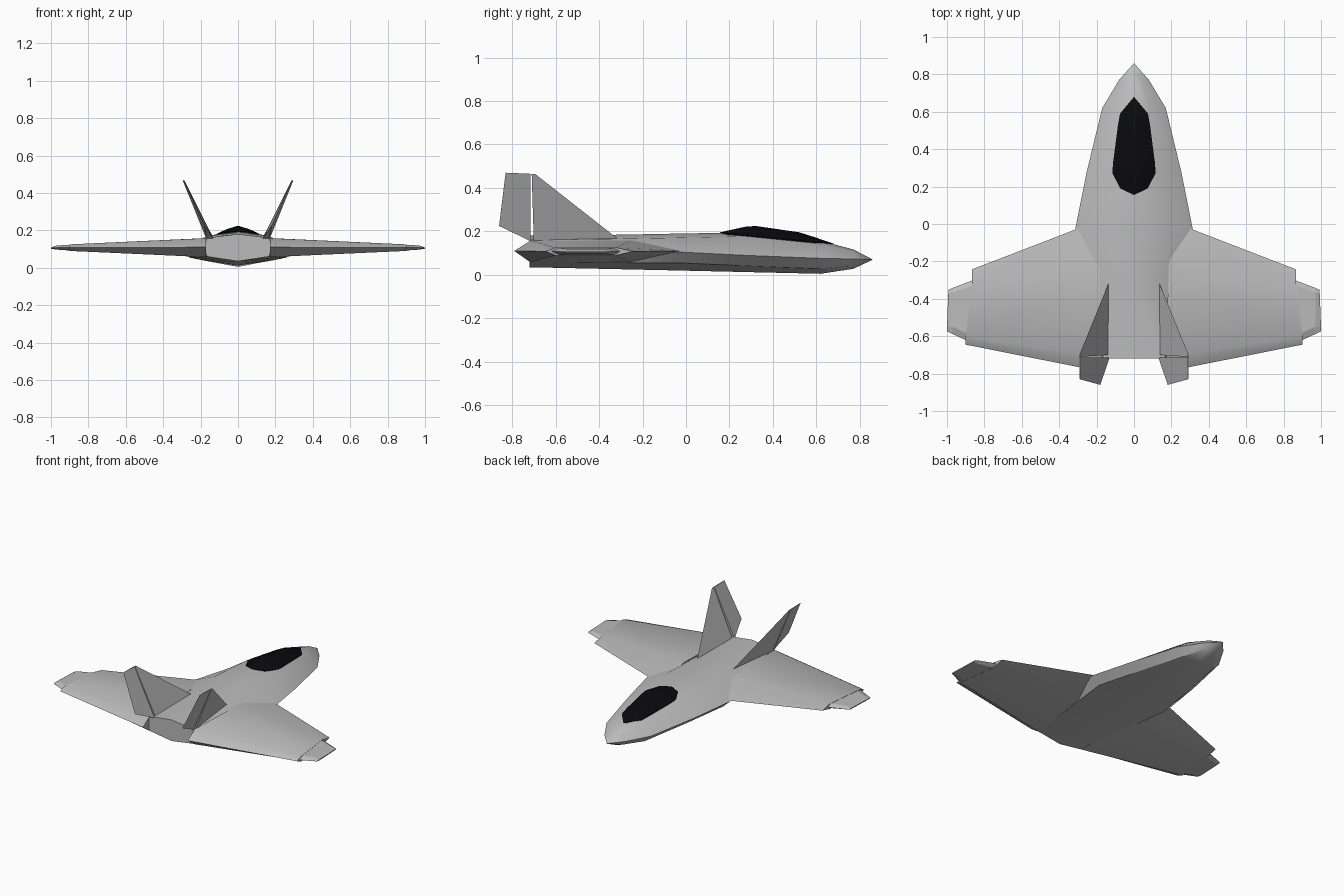
import bpy, bmesh, math

if "Cube" in bpy.data.objects:
    bpy.data.objects.remove(bpy.data.objects["Cube"])


def material(name, c):
    m = bpy.data.materials.new(name)
    m.diffuse_color = (c[0], c[1], c[2], 1)
    m.use_nodes = True
    m.node_tree.nodes["Principled BSDF"].inputs["Base Color"].default_value = m.diffuse_color
    return m


GREY = material("hull grey", (0.5, 0.5, 0.5))
BLACK = material("canopy black", (0.003, 0.003, 0.004))


def loft(name, rings, mat, mirror=False, smooth=30):
    """Skin a list of equal-length closed rings and cap both ends."""
    bm = bmesh.new()
    vs = [[bm.verts.new(p) for p in r] for r in rings]
    n = len(vs[0])
    for a, b in zip(vs, vs[1:]):
        for i in range(n):
            j = (i + 1) % n
            bm.faces.new((a[i], a[j], b[j], b[i]))
    bm.faces.new(vs[0])
    bm.faces.new(vs[-1])
    bmesh.ops.remove_doubles(bm, verts=bm.verts, dist=0.0005)
    bmesh.ops.recalc_face_normals(bm, faces=bm.faces)
    me = bpy.data.meshes.new(name)
    bm.to_mesh(me)
    bm.free()
    me.materials.append(mat)
    ob = bpy.data.objects.new(name, me)
    bpy.context.collection.objects.link(ob)
    if mirror:
        ob.modifiers.new("Mirror", 'MIRROR')
    if smooth:
        bpy.ops.object.select_all(action='DESELECT')
        ob.select_set(True)
        bpy.context.view_layer.objects.active = ob
        bpy.ops.object.shade_smooth_by_angle(angle=math.radians(smooth))
    return ob


def section(y, top, shoulder, edge, lower, bottom):
    """Symmetric cross-section at y, from centre top round to centre bottom."""
    half = [(0, top), shoulder, edge, lower, (0, bottom)]
    full = half + [(-x, z) for x, z in half[3:0:-1]]
    return [(x, y, z) for x, z in full]


def tip(y, z):
    return [(0, y, z)] * 8


def foil(xf, xr, le, front, rear, te, zm, zt, zb):
    """Six-sided wing section: sharp leading and trailing edges, flat middle."""
    return [(xf, le, zm), (xf, front, zt), (xr, rear, zt),
            (xr, te, zm), (xr, rear, zb), (xf, front, zb)]


# Fuselage
loft("fuselage", [
    tip(0.86, 0.07),
    section(0.77, 0.117, (0.04, 0.105), (0.08, 0.073), (0.05, 0.042), 0.028),
    section(0.62, 0.156, (0.085, 0.141), (0.17, 0.076), (0.12, 0.028), 0.005),
    section(0.27, 0.195, (0.125, 0.177), (0.255, 0.09), (0.2, 0.042), 0.013),
    section(-0.03, 0.190, (0.16, 0.171), (0.315, 0.105), (0.26, 0.055), 0.02),
    section(-0.35, 0.184, (0.16, 0.165), (0.25, 0.11), (0.22, 0.056), 0.027),
    section(-0.72, 0.180, (0.165, 0.16), (0.185, 0.11), (0.165, 0.06), 0.035),
], GREY)


# Canopy
def glass(y, w, edge, top):
    return section(y, top, (w * 0.55, edge + (top - edge) * 0.6), (w, edge),
                   (w * 0.85, edge - 0.03), edge - 0.03)


loft("canopy", [
    tip(0.68, 0.143),
    glass(0.59, 0.075, 0.152, 0.174),
    glass(0.52, 0.087, 0.160, 0.196),
    glass(0.32, 0.113, 0.177, 0.225),
    glass(0.27, 0.115, 0.181, 0.221),
    glass(0.19, 0.073, 0.190, 0.203),
    tip(0.155, 0.195),
], BLACK)

# Wings
loft("wing", [
    foil(0.185, 0.17, 0.02, -0.25, -0.715, -0.79, 0.11, 0.158, 0.057),
    foil(0.867, 0.90, -0.243, -0.32, -0.60, -0.645, 0.108, 0.125, 0.09),
], GREY, mirror=True)

# Wing tip pods
loft("wing_tip", [
    foil(0.86, 0.88, -0.30, -0.33, -0.59, -0.63, 0.108, 0.124, 0.091),
    foil(0.97, 0.97, -0.342, -0.365, -0.55, -0.588, 0.107, 0.119, 0.097),
    foil(0.993, 1.0, -0.352, -0.37, -0.55, -0.573, 0.106, 0.108, 0.102),
], GREY, mirror=True, smooth=0)


# Canted tail fins and rudders: wedges meeting at a thick hinge line
def wedge(x_hinge, t, y_hinge, z_hinge, x_edge, y_edge, z_edge):
    return [(x_edge, y_edge, z_edge), (x_hinge + t, y_hinge, z_hinge),
            (x_hinge - t, y_hinge, z_hinge)]


loft("tail_fin", [
    wedge(0.148, 0.018, -0.70, 0.145, 0.133, -0.31, 0.163),
    wedge(0.29, 0.005, -0.71, 0.465, 0.29, -0.695, 0.465),
], GREY, mirror=True, smooth=0)

loft("rudder", [
    wedge(0.148, 0.017, -0.715, 0.155, 0.18, -0.86, 0.225),
    wedge(0.29, 0.005, -0.715, 0.465, 0.29, -0.83, 0.47),
], GREY, mirror=True, smooth=0)
